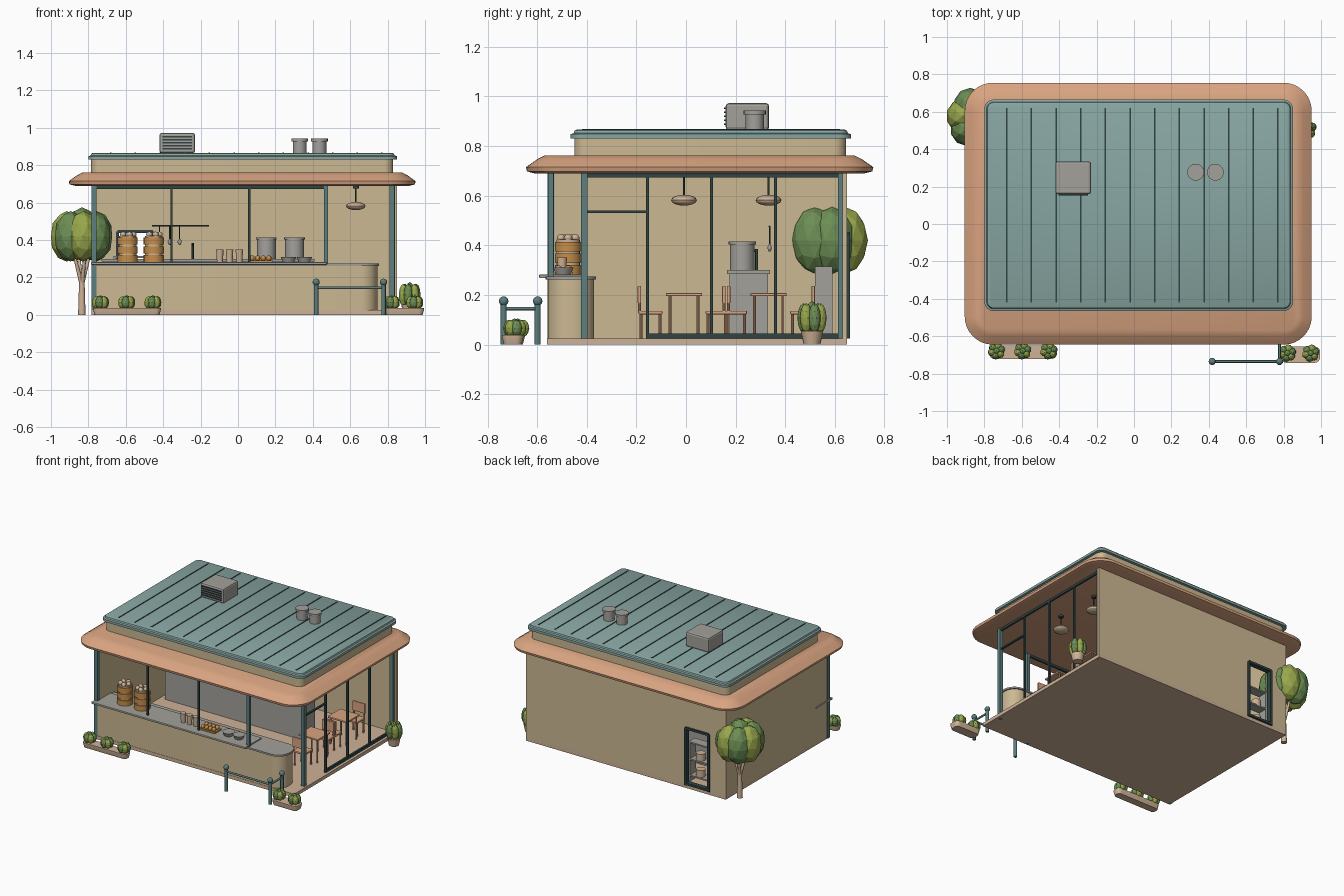
import bpy, bmesh
from math import cos, sin, pi, radians
from mathutils import Vector, Matrix

cube = bpy.data.objects.get("Cube")
if cube:
    bpy.data.objects.remove(cube, do_unlink=True)


def material(name, *rgb):
    lin = [((c / 255 + 0.055) / 1.055) ** 2.4 for c in rgb] + [1]
    m = bpy.data.materials.new(name)
    m.use_nodes = True
    m.diffuse_color = lin
    m.node_tree.nodes["Principled BSDF"].inputs["Base Color"].default_value = lin
    return m


CREAM = material("cream wall", 204, 185, 147)
CLAY = material("terracotta", 216, 163, 128)
ROOF = material("roof teal", 136, 166, 162)
FRAME = material("dark frame", 48, 68, 68)
POST = material("post teal", 92, 126, 126)
STEEL = material("warm grey", 163, 161, 155)
LEAF = material("leaf green", 108, 142, 84)
OLIVE = material("olive green", 152, 168, 76)
AMBER = material("bamboo amber", 198, 142, 74)
SAND = material("sand", 206, 178, 150)
smooth = []


def finish(name, bm, mat, rounded=False):
    bmesh.ops.recalc_face_normals(bm, faces=bm.faces)
    me = bpy.data.meshes.new(name)
    bm.to_mesh(me)
    bm.free()
    me.materials.append(mat)
    ob = bpy.data.objects.new(name, me)
    bpy.context.scene.collection.objects.link(ob)
    if rounded:
        smooth.append(ob)
    return ob


def box(name, x, y, z, mat, bevel=0):
    """Box from (min, max) pairs."""
    bm = bmesh.new()
    mid = Vector([(a + b) / 2 for a, b in (x, y, z)])
    size = Matrix.Diagonal([b - a for a, b in (x, y, z)] + [1])
    bmesh.ops.create_cube(bm, size=1, matrix=Matrix.Translation(mid) @ size)
    if bevel:
        bmesh.ops.bevel(bm, geom=bm.edges[:], offset=bevel, segments=2, affect='EDGES', profile=0.5)
    return finish(name, bm, mat)


def rod(name, a, b, r, mat, r2=None, sides=12):
    """Cylinder or cone between two points."""
    a, b = Vector(a), Vector(b)
    bm = bmesh.new()
    turn = (b - a).to_track_quat('Z', 'Y').to_matrix().to_4x4()
    bmesh.ops.create_cone(bm, cap_ends=True, segments=sides, radius1=r, radius2=r if r2 is None else r2,
                          depth=(b - a).length, matrix=Matrix.Translation((a + b) / 2) @ turn)
    return finish(name, bm, mat, True)


def ball(name, c, size, mat, facets=False):
    bm = bmesh.new()
    m = Matrix.Translation(c) @ Matrix.Diagonal((*size, 1))
    if facets:
        bmesh.ops.create_icosphere(bm, subdivisions=2, radius=1, matrix=m)
    else:
        bmesh.ops.create_uvsphere(bm, u_segments=16, v_segments=8, radius=1, matrix=m)
    return finish(name, bm, mat, not facets)


def rounded_stack(name, x, y, radii, rings, mat):
    """Rounded rectangle lofted through (inset, z) rings; radii per corner."""
    bm = bmesh.new()
    loops = []
    for inset, z in rings:
        loop = []
        corners = ((x[1], y[1], -1, -1), (x[0], y[1], 1, -1), (x[0], y[0], 1, 1), (x[1], y[0], -1, 1))
        for k, (cx, cy, sx, sy) in enumerate(corners):
            r = radii[k]
            for i in range(9):
                a = (k + i / 8) * pi / 2
                q = max(r - inset, 0.002)
                off = inset + q
                loop.append(bm.verts.new((cx + sx * off + q * cos(a), cy + sy * off + q * sin(a), z)))
        loops.append(loop)
    n = len(loops[0])
    for lo, hi in zip(loops, loops[1:]):
        for i in range(n):
            bm.faces.new((lo[i], lo[(i + 1) % n], hi[(i + 1) % n], hi[i]))
    bm.faces.new(loops[0])
    bm.faces.new(loops[-1])
    return finish(name, bm, mat, True)


def bush(name, c, spread, size, count=6):
    """Ring of leafy lobes in alternating greens around a core."""
    c = Vector(c)
    for i in range(count):
        a = 2 * pi * i / count + 0.3
        ball(name + "_lobe", c + Vector((cos(a), sin(a), 0)) * spread, size, (LEAF, OLIVE)[i % 2], True)
    ball(name + "_core", c + Vector((0, 0, size[2] * 0.15)), size, LEAF, True)


# Floor and walls, with a doorway in the back wall
X0, X1, Y0, Y1, TOP = -0.78, 0.85, -0.56, 0.65, 0.7
D0, D1, DTOP = -0.645, -0.455, 0.445
box("floor_slab", (X0, X1), (Y0, Y1), (0, 0.025), SAND)
box("left_wall", (X0, X0 + 0.02), (Y0 + 0.03, Y1), (0.02, TOP), CREAM)
box("back_wall_left", (X0 + 0.02, D0), (Y1 - 0.02, Y1), (0.02, TOP), CREAM)
box("back_wall_right", (D1, X1), (Y1 - 0.02, Y1), (0.02, TOP), CREAM)
box("back_wall_lintel", (D0, D1), (Y1 - 0.02, Y1), (DTOP, TOP), CREAM)
for x in (D0, D1):
    box("door_jamb", (x - 0.008, x + 0.008), (Y1 - 0.025, Y1 + 0.012), (0.025, DTOP), FRAME)
for z in (0.035, DTOP):
    box("door_rail", (D0, D1), (Y1 - 0.025, Y1 + 0.012), (z - 0.008, z + 0.008), FRAME)

# Eave, upper band and seamed roof
rounded_stack("eave", (-0.905, 0.95), (-0.645, 0.755), [0.15] * 4,
              [(0.035, 0.69), (0.004, 0.698), (0, 0.715), (0.045, 0.747), (0.075, 0.762)], CLAY)
rounded_stack("upper_band", (-0.785, 0.83), (-0.45, 0.645), [0.05] * 4, [(0, 0.755), (0, 0.835)], CREAM)
rounded_stack("roof_panel", (-0.8, 0.85), (-0.465, 0.665), [0.05] * 4,
              [(0, 0.83), (0, 0.848), (0.012, 0.852), (0.016, 0.862), (0.024, 0.866)], ROOF)
for i in range(12):
    x = -0.68 + i * 0.1318
    box("roof_seam", (x - 0.004, x + 0.004), (-0.42, 0.62), (0.864, 0.869), FRAME)

# Rooftop cooling unit and vents
box("cooling_unit", (-0.42, -0.23), (0.16, 0.335), (0.865, 0.973), STEEL, 0.012)
for i in range(5):
    z = 0.885 + i * 0.016
    box("cooling_louvre", (-0.405, -0.245), (0.153, 0.165), (z, z + 0.007), FRAME)
for x in (0.33, 0.435):
    rod("vent_pipe", (x, 0.277, 0.86), (x, 0.277, 0.93), 0.037, STEEL, sides=20)
    rod("vent_cap", (x, 0.277, 0.928), (x, 0.277, 0.943), 0.045, STEEL, sides=20)

# Posts and window framing
for x, y in ((-0.77, -0.545), (0.823, -0.41), (0.825, 0.625)):
    box("corner_post", (x - 0.014, x + 0.014), (y - 0.013, y + 0.013), (0, TOP), POST)
box("front_end_post", (0.46, 0.482), (-0.556, -0.534), (0, TOP), POST)
for x in (-0.355, 0.06):
    box("front_mullion", (x - 0.006, x + 0.006), (-0.551, -0.539), (0.27, TOP), FRAME)
box("front_top_rail", (-0.77, 0.47), (-0.552, -0.538), (0.674, 0.692), FRAME)
for y in (-0.155, 0.103, 0.36):
    box("side_mullion", (0.816, 0.83), (y - 0.006, y + 0.006), (0.025, TOP), FRAME)
box("side_top_rail", (0.816, 0.83), (-0.41, 0.62), (0.674, 0.69), FRAME)
box("side_sill", (0.816, 0.83), (-0.155, 0.62), (0.025, 0.045), FRAME)
box("door_transom", (0.816, 0.83), (-0.41, -0.155), (0.53, 0.54), FRAME)

# Front counter with rounded end and serving ledge
rounded_stack("counter_body", (-0.765, 0.745), (-0.558, -0.37), [0.085, 0, 0, 0.085],
              [(0, 0.02), (0, 0.265)], CREAM)
rounded_stack("counter_top", (-0.77, 0.755), (-0.566, -0.362), [0.09, 0, 0, 0.09],
              [(0, 0.262), (0, 0.274)], STEEL)
box("serving_ledge", (-0.785, 0.475), (-0.592, -0.4), (0.268, 0.282), STEEL, 0.003)

# Food and dishes on the counter
for x in (-0.59, -0.45):
    for i in range(3):
        z = 0.282 + i * 0.047
        rod("steamer_tier", (x, -0.475, z), (x, -0.475, z + 0.038), 0.054, AMBER, sides=20)
        rod("steamer_gap", (x, -0.475, z + 0.038), (x, -0.475, z + 0.047), 0.047, SAND, sides=20)
    for i in range(5):
        a = 2 * pi * i / 5
        ball("steamed_bun", (x + 0.03 * cos(a), -0.475 + 0.03 * sin(a), 0.43), (0.017, 0.017, 0.015), SAND)
for x in (-0.097, -0.045, 0.007):
    rod("cup", (x, -0.5, 0.282), (x, -0.5, 0.35), 0.016, SAND, 0.02, 16)
box("bun_tray", (0.055, 0.185), (-0.535, -0.455), (0.282, 0.292), AMBER)
for i in range(4):
    for y in (-0.515, -0.475):
        ball("baked_bun", (0.075 + i * 0.03, y, 0.303), (0.014, 0.017, 0.016), AMBER)
for x in (0.27, 0.355):
    rod("bowl", (x, -0.495, 0.282), (x, -0.495, 0.31), 0.03, STEEL, 0.042, 20)

# Kitchen counter, pots, tap and utensils
box("kitchen_cabinet", (-0.72, 0.4), (0.175, 0.33), (0.025, 0.29), STEEL)
box("kitchen_worktop", (-0.73, 0.41), (0.165, 0.338), (0.285, 0.3), STEEL)
for x in (0.152, 0.302):
    rod("stock_pot", (x, 0.227, 0.3), (x, 0.227, 0.405), 0.05, STEEL, sides=24)
    rod("pot_lid", (x, 0.227, 0.403), (x, 0.227, 0.415), 0.055, STEEL, sides=24)
rod("tap_stem", (-0.242, 0.285, 0.3), (-0.242, 0.285, 0.385), 0.006, FRAME)
rod("tap_spout", (-0.242, 0.285, 0.38), (-0.242, 0.24, 0.37), 0.005, FRAME)
rod("utensil_rail", (-0.46, 0.337, 0.476), (-0.155, 0.337, 0.476), 0.004, FRAME)
for x in (-0.42, -0.365, -0.312):
    rod("utensil_handle", (x, 0.337, 0.476), (x, 0.337, 0.39), 0.003, FRAME)
    ball("utensil_head", (x, 0.337, 0.39), (0.011, 0.008, 0.016), STEEL)

# Storage rack behind the back doorway
for x in (-0.66, -0.44):
    box("rack_side", (x - 0.006, x + 0.006), (0.52, 0.59), (0.025, 0.315), STEEL)
for z in (0.06, 0.18, 0.305):
    box("rack_shelf", (-0.66, -0.44), (0.52, 0.59), (z, z + 0.01), STEEL)
    if z < 0.3:
        for x in (-0.6, -0.51):
            rod("rack_pot", (x, 0.555, z + 0.01), (x, 0.555, z + 0.06), 0.032, SAND, sides=16)

# Dining sets under hanging lamps
TX = 0.63


def legs(name, x, y, dx, dy, top, r):
    for sx in (-1, 1):
        for sy in (-1, 1):
            rod(name, (x + sx * dx, y + sy * dy, 0.025), (x + sx * dx, y + sy * dy, top), r, CLAY, sides=8)


for ty in (-0.008, 0.333):
    box("table_top", (TX - 0.08, TX + 0.08), (ty - 0.073, ty + 0.073), (0.195, 0.208), CLAY, 0.004)
    legs("table_leg", TX, ty, 0.062, 0.057, 0.197, 0.006)
    for s in (-1, 1):
        cy = ty + s * 0.135
        box("chair_seat", (TX - 0.05, TX + 0.05), (cy - 0.048, cy + 0.048), (0.122, 0.136), CLAY, 0.004)
        legs("chair_leg", TX, cy, 0.04, 0.038, 0.124, 0.006)
        by = cy + s * 0.045
        box("chair_back", (TX - 0.05, TX + 0.05), (by - 0.007, by + 0.007), (0.165, 0.237), CLAY, 0.004)
        for x in (TX - 0.042, TX + 0.042):
            rod("chair_back_post", (x, by, 0.13), (x, by, 0.2), 0.006, CLAY, sides=8)
    rod("lamp_cord", (TX, ty, 0.6), (TX, ty, 0.69), 0.004, FRAME)
    rod("lamp_canopy", (TX, ty, 0.675), (TX, ty, 0.69), 0.016, FRAME)
    ball("lamp_shade", (TX, ty, 0.582), (0.052, 0.052, 0.022), SAND)

# Queue railing
for x, y in ((0.418, -0.735), (0.778, -0.735), (0.778, -0.598)):
    rod("railing_post", (x, y, 0), (x, y, 0.17), 0.012, POST)
    ball("railing_knob", (x, y, 0.175), (0.019, 0.019, 0.019), POST)
rod("railing_front_bar", (0.418, -0.735, 0.145), (0.778, -0.735, 0.145), 0.007, POST)
rod("railing_side_bar", (0.778, -0.735, 0.145), (0.778, -0.598, 0.145), 0.007, POST)

# Planters, potted plant and tree
for x, y, plants in (((-0.775, -0.412), (-0.722, -0.65), (-0.735, -0.595, -0.455)),
                     ((0.785, 0.995), (-0.742, -0.655), (0.82, 0.945))):
    rounded_stack("planter", x, y, [0.03] * 4, [(0.008, 0), (0, 0.03), (0, 0.038)], SAND)
    for px in plants:
        bush("planter_shrub", (px, sum(y) / 2 + 0.008, 0.066), 0.024, (0.023, 0.023, 0.034))
rod("plant_pot", (0.918, 0.508, 0), (0.918, 0.508, 0.055), 0.034, SAND, 0.045, 16)
bush("potted_plant", (0.918, 0.508, 0.107), 0.035, (0.025, 0.025, 0.06))
TREE = Vector((-0.835, 0.565, 0))
rod("tree_trunk", TREE, TREE + Vector((0, 0, 0.2)), 0.02, SAND, 0.014)
for i in range(4):
    a = i * pi / 2 + 0.4
    rod("tree_branch", TREE + Vector((0, 0, 0.16)),
        TREE + Vector((0.05 * cos(a), 0.05 * sin(a), 0.34)), 0.012, SAND, 0.007)
bush("tree_crown", TREE + Vector((0, 0, 0.42)), 0.082, (0.088, 0.092, 0.135), 7)

# Smooth shading on rounded parts
bpy.ops.object.select_all(action='DESELECT')
for ob in smooth:
    ob.select_set(True)
bpy.context.view_layer.objects.active = smooth[0]
bpy.ops.object.shade_smooth_by_angle(angle=radians(32))
